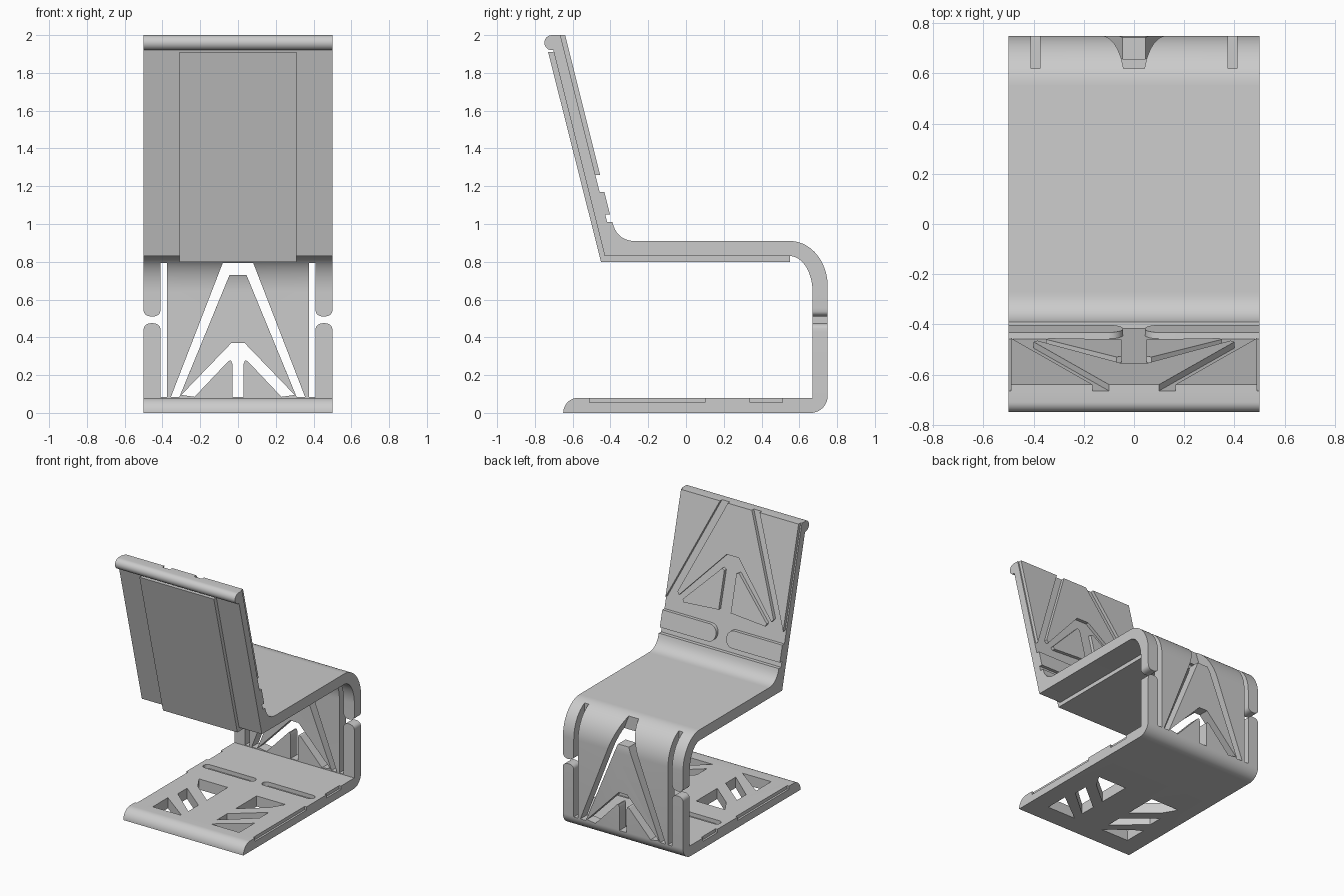
import bpy, bmesh, math

if "Cube" in bpy.data.objects:
    bpy.data.objects.remove(bpy.data.objects["Cube"])


def prism(name, pts, place):
    """Closed solid from a 2D outline; place(a, b, t) maps it to 3D for t = 0 and 1."""
    bm = bmesh.new()
    rings = [[bm.verts.new(place(a, b, t)) for a, b in pts] for t in (0, 1)]
    for r in rings:
        bm.faces.new(r)
    n = len(pts)
    for i in range(n):
        j = (i + 1) % n
        bm.faces.new((rings[0][i], rings[0][j], rings[1][j], rings[1][i]))
    bmesh.ops.recalc_face_normals(bm, faces=bm.faces)
    me = bpy.data.meshes.new(name)
    bm.to_mesh(me)
    bm.free()
    ob = bpy.data.objects.new(name, me)
    bpy.context.collection.objects.link(ob)
    return ob


def arc(cy, cz, ry, rz, a0, a1, n=12):
    return [(cy + ry * math.cos(math.radians(a0 + (a1 - a0) * i / n)),
             cz + rz * math.sin(math.radians(a0 + (a1 - a0) * i / n))) for i in range(n + 1)]


def flip(pts):
    return [(-a, b) for a, b in reversed(pts)]


def across(half):
    return lambda a, b, t: (half * (2 * t - 1), a, b)


def leg_cut(a, b, t):
    return (a, 0.62 + 0.2 * t, b)


def floor_cut(z0, z1):
    return lambda a, b, t: (a, b, z0 + (z1 - z0) * t)


def on_back(a, b, t):
    # sloped back surface, solid runs slightly into the shell behind it
    return (a, -0.64 + (2.0 - b) * 0.25 - 0.04 * t, b)


def activate(ob):
    bpy.ops.object.select_all(action='DESELECT')
    ob.select_set(True)
    bpy.context.view_layer.objects.active = ob


def smooth(ob):
    activate(ob)
    bpy.ops.object.shade_smooth_by_angle(angle=math.radians(30))


def cut(target, pts, place):
    c = prism("cutter", pts, place)
    c.hide_render = True
    m = target.modifiers.new("cut", 'BOOLEAN')
    m.operation, m.solver, m.object = 'DIFFERENCE', 'EXACT', c
    activate(target)
    bpy.ops.object.modifier_apply(modifier=m.name)
    bpy.data.objects.remove(c, do_unlink=True)


# Continuous shell: base plate, leg, seat, back and top roll
fillet = [((1 - t) ** 2 * -0.27 + 2 * t * (1 - t) * -0.365 + t * t * -0.39,
           (1 - t) ** 2 * 0.91 + 2 * t * (1 - t) * 0.91 + t * t * 1.01)
          for t in [i / 10 for i in range(11)]]
profile = (arc(0.66, 0.09, 0.09, 0.09, -90, 0)
           + arc(0.55, 0.67, 0.20, 0.24, 0, 90, 20)
           + fillet
           + [(-0.4175, 1.01), (-0.665, 2.0)]
           + arc(-0.71, 1.96, 0.04, 0.04, 90, 270)
           + [(-0.7025, 1.92), (-0.43, 0.83)]
           + arc(0.55, 0.64, 0.12, 0.19, 90, 0, 20)
           + [(0.67, 0.08)]
           + arc(-0.57, 0.0, 0.08, 0.08, 90, 180))
shell = prism("chair_shell", profile, across(0.5))

# Leg openings: inverted V, chevron with centre slot
v = [(0.028, 0.93), (0.355, 0.085), (0.31, 0.085), (0.045, 0.73)]
cut(shell, v + flip(v), leg_cut)
chev = [(0.03, 0.085), (0.03, 0.26), (0.037, 0.278), (0.05, 0.275), (0.23, 0.085),
        (0.30, 0.095), (0.035, 0.37)]
cut(shell, chev + flip(chev), leg_cut)

# Leg side slots and rounded splits in the outer strips
lower = [(0.40, 0.43)] + arc(0.455, 0.43, 0.045, 0.045, 180, 0, 16) + [(0.53, 0.43)]
# flatten the crown a little so only the corners are round
lower = [(x, 0.43 + 0.045 * (((z - 0.43) / 0.045) ** 0.6 if z > 0.4301 else 0)) for x, z in lower]
split = lower + [(x, 0.985 - z) for x, z in reversed(lower)]
slot = [(0.375, 0.085), (0.41, 0.085), (0.41, 0.95), (0.375, 0.95)]

# Base: angled through holes, rounded floor grooves, side notches
holes = [[(0.12, -0.50), (0.36, -0.50), (0.36, -0.32)],
         [(0.12, -0.42), (0.34, -0.23), (0.34, -0.12), (0.12, -0.30)],
         [(0.12, -0.20), (0.30, -0.05), (0.36, 0.05), (0.12, 0.05)]]
groove = arc(0.06, 0.25, 0.03, 0.03, 90, 270) + arc(0.43, 0.25, 0.03, 0.03, -90, 90)
for side in (lambda p: p, flip):
    cut(shell, side(slot), leg_cut)
    cut(shell, side(split), leg_cut)
    for h in holes:
        cut(shell, side(h), floor_cut(-0.05, 0.12))
    cut(shell, side(groove), floor_cut(0.05, 0.12))
    for y0, y1 in ((-0.51, 0.10), (0.34, 0.51)):
        notch = [(0.485, y0), (0.52, y0), (0.52, y1), (0.485, y1)]
        cut(shell, side(notch), floor_cut(0.055, 0.12))
smooth(shell)

# Panel wrapped around the rear of the back and the underside of the seat
prism("rear_panel", [(-0.73, 1.91), (-0.45, 0.80), (0.55, 0.80), (0.55, 0.84),
                     (-0.42, 0.84), (-0.69, 1.91)], across(0.31))

# Raised panels on the inner face of the back
a_half = [(0.10, 2.0), (0.40, 1.32), (0.385, 1.30), (0.05, 1.66)]
prism("back_centre_panel", a_half[:2] + a_half[2:] + flip(a_half), on_back)
raised = {
    "back_side_panel": [(0.165, 2.0), (0.49, 1.26), (0.49, 2.0)],
    "back_triangle": [(0.05, 1.28), (0.34, 1.26), (0.35, 1.28), (0.07, 1.56), (0.05, 1.55)],
    "back_tab": arc(0.10, 1.11, 0.057, 0.06, 90, 270) + [(0.5, 1.05), (0.5, 1.17)],
}
for name, pts in raised.items():
    smooth(prism(name + "_right", pts, on_back))
    smooth(prism(name + "_left", flip(pts), on_back))
